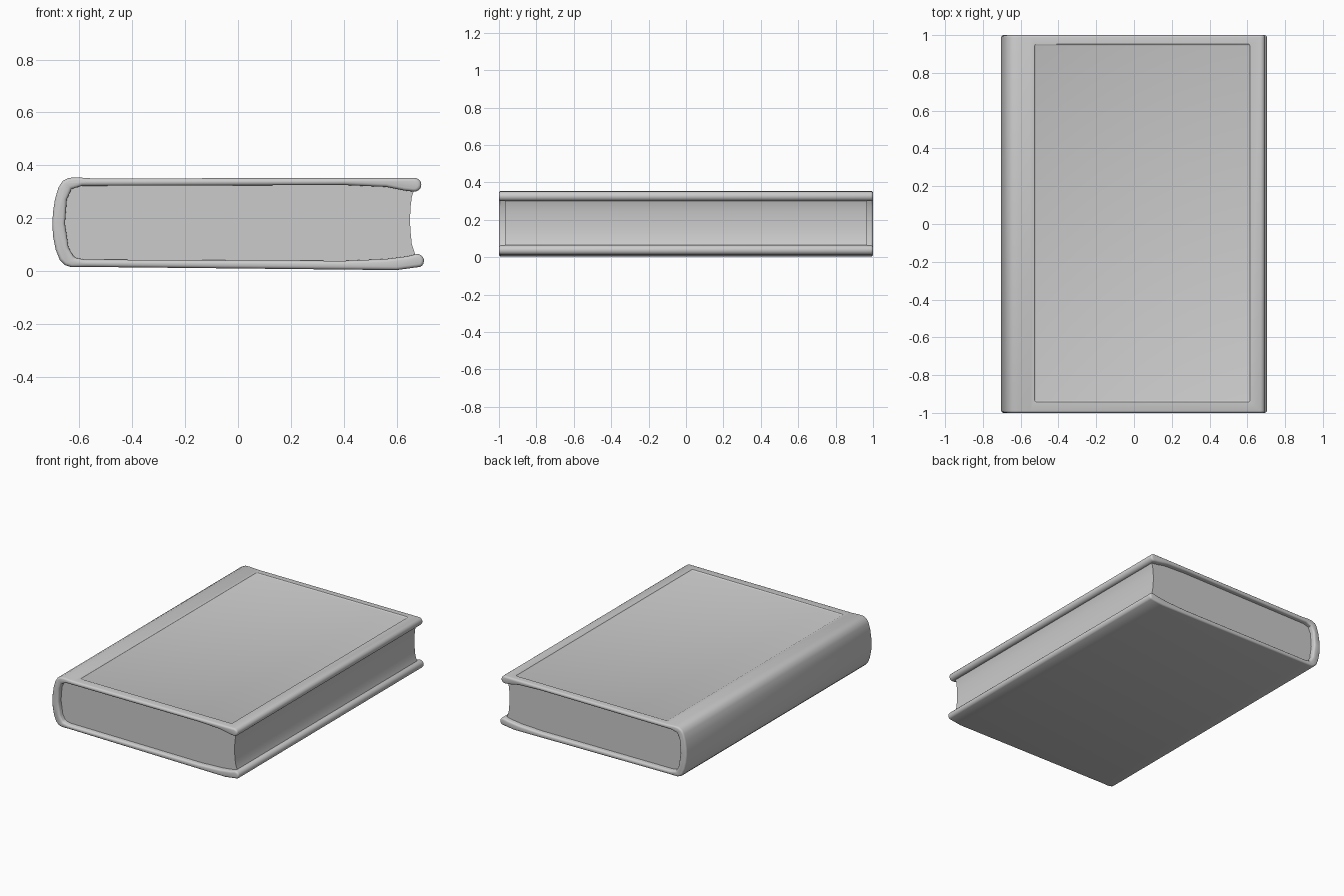
import bpy, bmesh, math
from mathutils import Vector

if "Cube" in bpy.data.objects:
    bpy.data.objects.remove(bpy.data.objects["Cube"])


def smooth(obj, angle=40):
    bpy.ops.object.select_all(action='DESELECT')
    obj.select_set(True)
    bpy.context.view_layer.objects.active = obj
    bpy.ops.object.shade_smooth_by_angle(angle=math.radians(angle))


def extrude_profile(name, pts, half):
    """Extrude a closed x-z outline along y from -half to half."""
    bm = bmesh.new()
    face = bm.faces.new([bm.verts.new((x, -half, z)) for x, z in pts])
    ext = bmesh.ops.extrude_face_region(bm, geom=[face])
    moved = [v for v in ext['geom'] if isinstance(v, bmesh.types.BMVert)]
    bmesh.ops.translate(bm, verts=moved, vec=(0, 2 * half, 0))
    bmesh.ops.recalc_face_normals(bm, faces=bm.faces)
    mesh = bpy.data.meshes.new(name)
    bm.to_mesh(mesh)
    bm.free()
    obj = bpy.data.objects.new(name, mesh)
    bpy.context.collection.objects.link(obj)
    return obj


def bevel(obj, width, segments=3):
    m = obj.modifiers.new("bevel", 'BEVEL')
    m.width, m.segments = width, segments
    m.limit_method, m.angle_limit = 'ANGLE', math.radians(50)


def arc(cx, cz, r, a0, a1, n):
    steps = [math.radians(a0 + (a1 - a0) * i / n) for i in range(n + 1)]
    return [(cx + r * math.cos(a), cz + r * math.sin(a)) for a in steps]


# Wraparound cover: boards with rounded fore edges joined by a curved spine
outer_spine = [(-0.55, 0.350), (-0.61, 0.354), (-0.64, 0.352), (-0.664, 0.34),
               (-0.68, 0.315), (-0.693, 0.27), (-0.70, 0.225), (-0.703, 0.18),
               (-0.70, 0.13), (-0.69, 0.08), (-0.675, 0.042), (-0.655, 0.022),
               (-0.63, 0.014), (-0.57, 0.015)]
inner_spine = [(-0.58, 0.043), (-0.62, 0.05), (-0.642, 0.09), (-0.655, 0.18),
               (-0.648, 0.27), (-0.63, 0.31), (-0.59, 0.322)]
cover = extrude_profile("cover", (
    outer_spine
    + [(0.60, 0.003)]
    + arc(0.678, 0.038, 0.026, -60, 110, 9)
    + [(0.64, 0.055), (0.56, 0.045), (0.40, 0.038)]
    + inner_spine
    + [(0.40, 0.325), (0.56, 0.318), (0.63, 0.304)]
    + arc(0.668, 0.326, 0.026, -100, 90, 9)), 1.0)
bevel(cover, 0.012)

# Shallow recessed panel on the front board
bpy.ops.mesh.primitive_cube_add(size=1, location=(0.043, 0.005, 0.396))
cutter = bpy.context.object
cutter.name = "panel_cutter"
cutter.scale = (1.145, 1.90, 0.10)
bpy.ops.object.transform_apply(location=False, rotation=False, scale=True)
bevel(cutter, 0.012)
cutter.hide_render = True
cutter.hide_viewport = False
cutter.display_type = 'WIRE'
cut = cover.modifiers.new("panel", 'BOOLEAN')
cut.operation, cut.object, cut.solver = 'DIFFERENCE', cutter, 'EXACT'

# Apply the modifiers so the helper can go
bpy.context.view_layer.objects.active = cover
for m in list(cover.modifiers):
    bpy.ops.object.modifier_apply(modifier=m.name)
bpy.data.objects.remove(cutter)
smooth(cover)

# Page block with a hollowed fore edge
pages = extrude_profile("pages", [
    (-0.645, 0.09), (-0.625, 0.04), (0.50, 0.035), (0.675, 0.05),
    (0.668, 0.07), (0.658, 0.10), (0.653, 0.15), (0.651, 0.19),
    (0.653, 0.24), (0.658, 0.28), (0.668, 0.31), (0.60, 0.328),
    (-0.625, 0.328), (-0.65, 0.27), (-0.658, 0.18)], 0.967)
smooth(pages)
